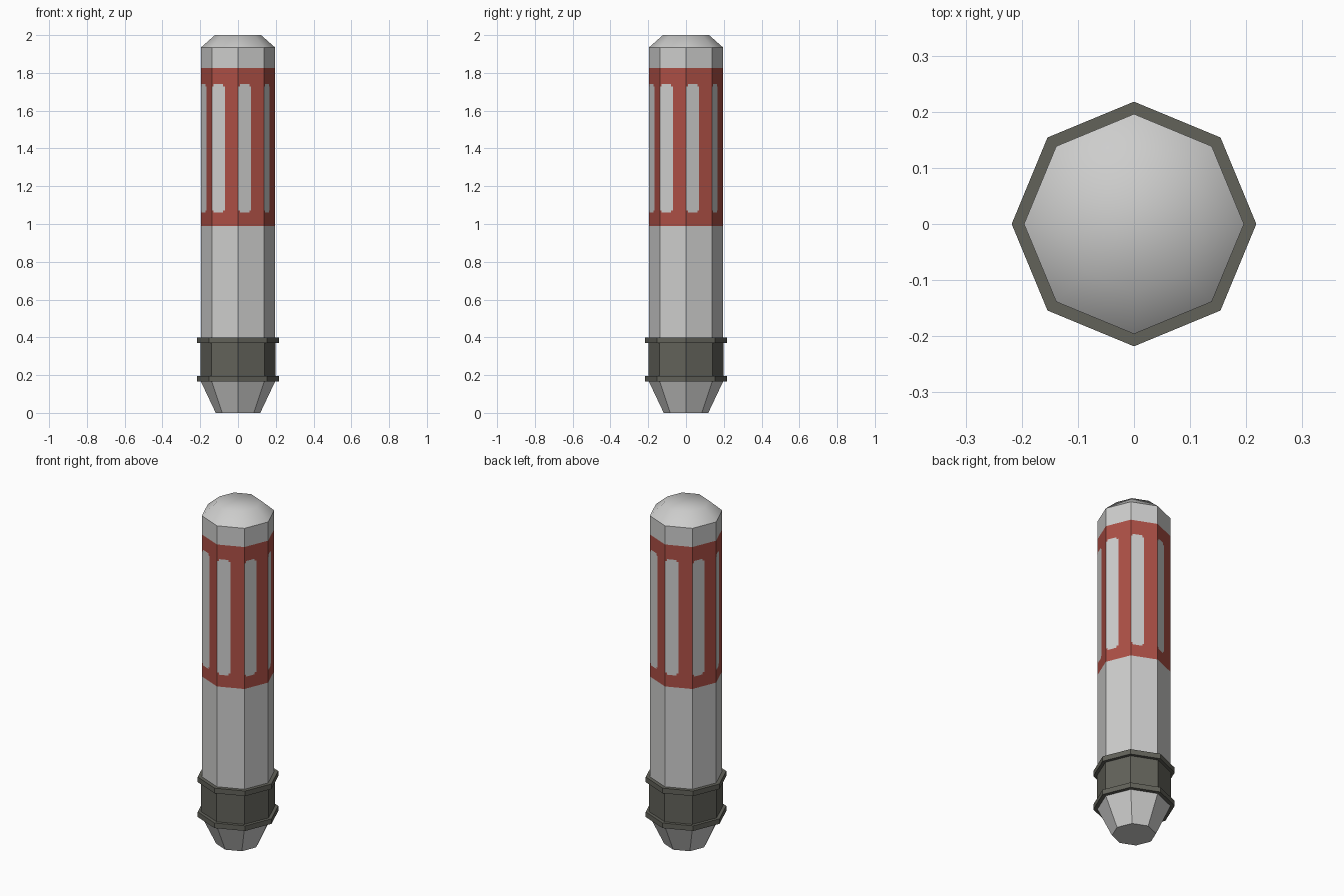
import bpy, bmesh, math

if "Cube" in bpy.data.objects:
    bpy.data.objects.remove(bpy.data.objects["Cube"])

N = 8  # octagonal cross-section, corners on the axes


def srgb(r, g, b):
    f = lambda c: c / 12.92 if c <= 0.04045 else ((c + 0.055) / 1.055) ** 2.4
    return (f(r / 255), f(g / 255), f(b / 255), 1)


def material(name, rgb):
    m = bpy.data.materials.new(name)
    m.diffuse_color = srgb(*rgb)
    m.use_nodes = True
    m.node_tree.nodes["Principled BSDF"].inputs["Base Color"].default_value = m.diffuse_color
    return m


GREY = material("light grey", (205, 205, 204))
RED = material("brick red", (172, 79, 69))
DARK = material("dark olive grey", (98, 98, 90))


def finish(name, bm, mats):
    bmesh.ops.remove_doubles(bm, verts=bm.verts, dist=1e-5)
    bmesh.ops.recalc_face_normals(bm, faces=bm.faces)
    me = bpy.data.meshes.new(name)
    bm.to_mesh(me)
    bm.free()
    for m in mats:
        me.materials.append(m)
    ob = bpy.data.objects.new(name, me)
    bpy.context.collection.objects.link(ob)
    return ob


def corner(r, i):
    a = 2 * math.pi * i / N
    return r * math.cos(a), r * math.sin(a)


def lathe(bm, profile):
    """Octagonal solid from (radius, height) pairs; returns the rings."""
    rings = [[bm.verts.new((*corner(r, i), z)) for i in range(N)] for r, z in profile]
    for a, b in zip(rings, rings[1:]):
        for i in range(N):
            j = (i + 1) % N
            bm.faces.new((a[i], a[j], b[j], b[i]))
    bm.faces.new(rings[0][::-1])
    bm.faces.new(rings[-1])


# Body parts: tapered nose, lower tube, crown with rounded shading
R = 0.196
bm = bmesh.new()
lathe(bm, [(0.118, 0), (R, 0.165), (R, 0.99)])
finish("lower_body", bm, [GREY])

bm = bmesh.new()
lathe(bm, [(R, 1.825), (R, 1.935), (0.122, 2.0)])
for f in bm.faces:
    f.smooth = f.calc_center_median().z > 1.94
finish("crown", bm, [GREY])

# Dark collar with a lip at each end
bm = bmesh.new()
lathe(bm, [(0.198, 0.165), (0.218, 0.165), (0.218, 0.195), (0.199, 0.195),
           (0.199, 0.37), (0.218, 0.37), (0.218, 0.40), (0.196, 0.40)])
finish("collar", bm, [DARK])

# Red band with a grey panel on the first half of every side
cols = [0, 0.07, 0.43, 0.5, 1]
rows = [0.99, 1.06, 1.072, 1.728, 1.74, 1.825]
bm = bmesh.new()
for i in range(N):
    (x0, y0), (x1, y1) = corner(R, i), corner(R, i + 1)
    pt = lambda t, z: bm.verts.new((x0 + (x1 - x0) * t, y0 + (y1 - y0) * t, z))
    for c in range(4):
        for r in range(5):
            f = bm.faces.new((pt(cols[c], rows[r]), pt(cols[c + 1], rows[r]),
                              pt(cols[c + 1], rows[r + 1]), pt(cols[c], rows[r + 1])))
            panel = (c < 3 and r == 2) or (c == 1 and r in (1, 3))
            f.material_index = 1 if panel else 0
finish("striped_band", bm, [RED, GREY])
